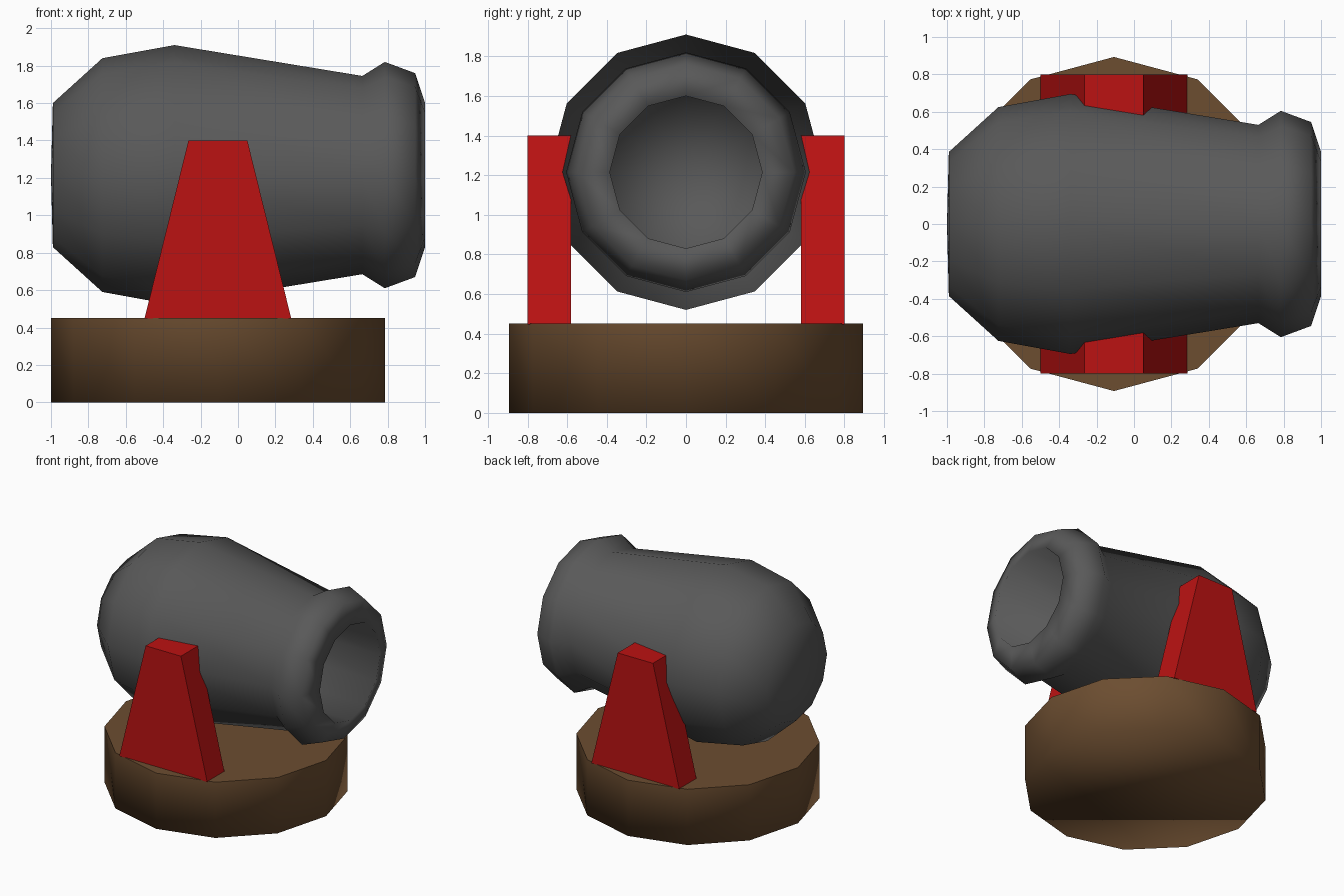
import bpy, bmesh
from math import pi
from mathutils import Vector

if "Cube" in bpy.data.objects:
    bpy.data.objects.remove(bpy.data.objects["Cube"])

CX = -0.107      # centre of the base in x
AXIS_Z = 1.215   # height of the barrel axis


def material(name, rgb):
    m = bpy.data.materials.new(name)
    m.diffuse_color = (*rgb, 1)
    m.use_nodes = True
    m.node_tree.nodes["Principled BSDF"].inputs["Base Color"].default_value = m.diffuse_color
    return m


def finish(name, bm, mat):
    bmesh.ops.recalc_face_normals(bm, faces=bm.faces)
    me = bpy.data.meshes.new(name)
    bm.to_mesh(me)
    bm.free()
    me.materials.append(mat)
    ob = bpy.data.objects.new(name, me)
    bpy.context.collection.objects.link(ob)
    return ob


iron = material("dark_iron", (0.1, 0.1, 0.1))
wood = material("wood", (0.15, 0.075, 0.03))
red = material("red_paint", (0.5, 0.006, 0.006))

# Barrel: 12-sided lathe around x, including the hollow bore
profile = [(-1.0, 0), (-0.99, 0.385), (-0.725, 0.625), (-0.34, 0.695),
           (0.665, 0.53), (0.785, 0.605), (0.947, 0.545), (1.0, 0.385),
           (0.1, 0.385), (0.08, 0)]
bm = bmesh.new()
vs = [bm.verts.new((x, 0, AXIS_Z + r)) for x, r in profile]
es = [bm.edges.new(p) for p in zip(vs, vs[1:])]
bmesh.ops.spin(bm, geom=vs + es, cent=(0, 0, AXIS_Z), axis=(1, 0, 0),
               angle=2 * pi, steps=12, use_merge=False)
bmesh.ops.remove_doubles(bm, verts=bm.verts, dist=0.0005)
for f in bm.faces:
    f.smooth = True
finish("barrel", bm, iron)

# Base: 12-sided drum, crisp upper edge, soft lower edge
bm = bmesh.new()
bmesh.ops.create_cone(bm, cap_ends=True, segments=12, radius1=0.893,
                      radius2=0.893, depth=0.45)
bmesh.ops.translate(bm, verts=bm.verts, vec=(CX, 0, 0.225))
for f in bm.faces:
    f.smooth = True
for e in bm.edges:
    e.smooth = not all(v.co.z > 0.4 for v in e.verts)
finish("base", bm, wood)

# Supports: one tapered flat-faced post on each side
for side, name in ((-1, "front_support"), (1, "back_support")):
    bm = bmesh.new()
    outline = [(-0.5, 0.447), (0.285, 0.447), (0.05, 1.4), (-0.265, 1.4)]
    face = bm.faces.new([bm.verts.new((x, side * 0.58, z)) for x, z in outline])
    ext = bmesh.ops.extrude_face_region(bm, geom=[face], use_keep_orig=True)
    moved = [g for g in ext["geom"] if isinstance(g, bmesh.types.BMVert)]
    bmesh.ops.translate(bm, verts=moved, vec=Vector((0, side * 0.22, 0)))
    finish(name, bm, red)
